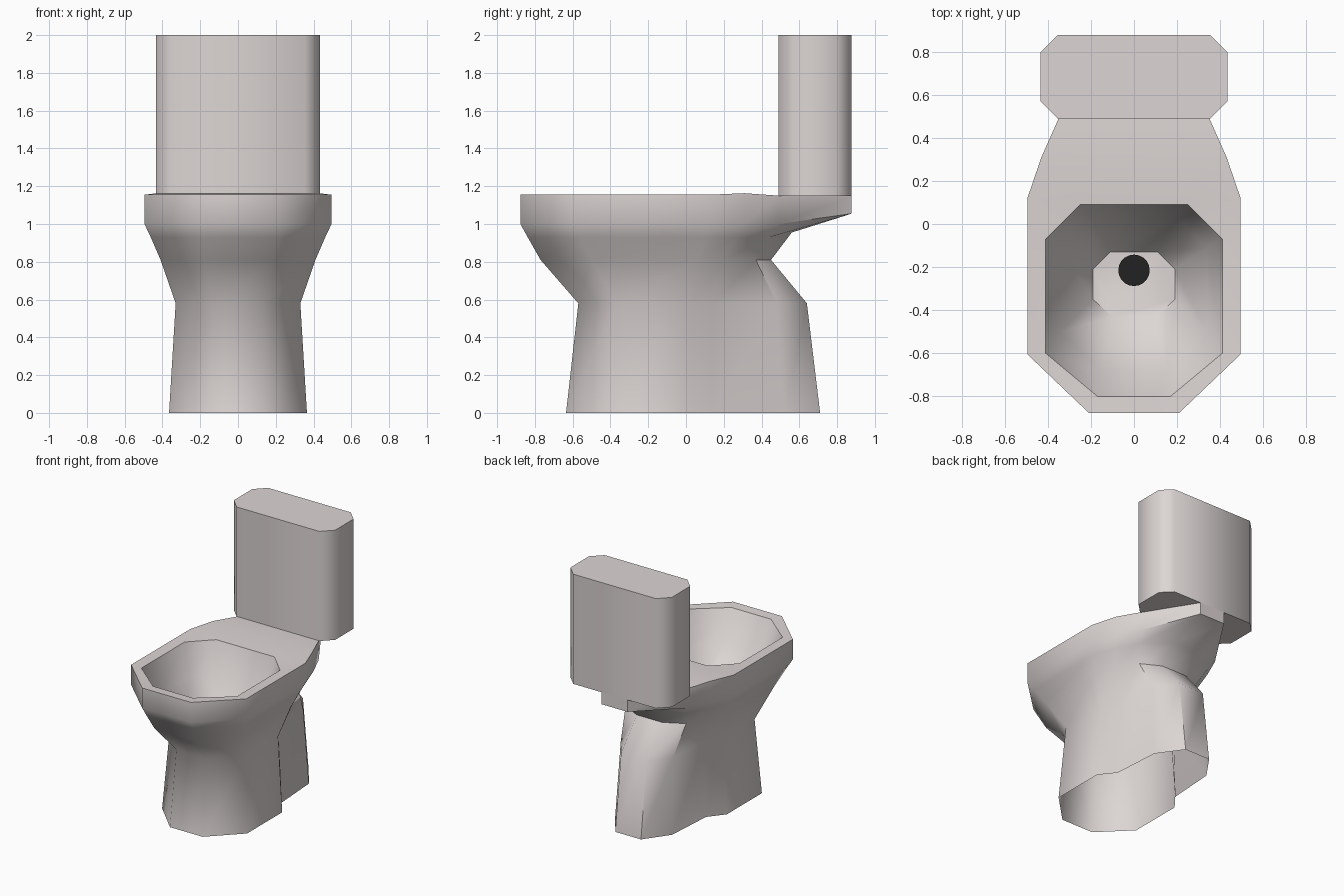
import bpy, bmesh, math

if "Cube" in bpy.data.objects:
    bpy.data.objects.remove(bpy.data.objects["Cube"])


def material(name, rgb):
    m = bpy.data.materials.new(name)
    m.diffuse_color = (*rgb, 1)
    m.use_nodes = True
    m.node_tree.nodes["Principled BSDF"].inputs["Base Color"].default_value = m.diffuse_color
    return m


porcelain = material("porcelain", (0.72, 0.67, 0.66))
dark = material("drain dark", (0.016, 0.016, 0.016))


def finish(bm, name, mat):
    bmesh.ops.recalc_face_normals(bm, faces=bm.faces)
    me = bpy.data.meshes.new(name)
    bm.to_mesh(me)
    bm.free()
    me.materials.append(mat)
    ob = bpy.data.objects.new(name, me)
    bpy.context.collection.objects.link(ob)
    bpy.ops.object.select_all(action='DESELECT')
    ob.select_set(True)
    bpy.context.view_layer.objects.active = ob
    bpy.ops.object.shade_smooth_by_angle(angle=math.radians(50))
    return ob


def ring(bm, half, z):
    """Closed loop from the right half (front to back); a third value overrides z."""
    pts = [(p[0], p[1], p[2] if len(p) > 2 else z) for p in half]
    pts += [(-x, y, h) for x, y, h in reversed(pts)]
    return [bm.verts.new(p) for p in pts]


def bridge(bm, a, b):
    n = len(a)
    for i in range(n):
        j = (i + 1) % n
        bm.faces.new((a[i], a[j], b[j], b[i]))


# Bowl and pedestal: stacked twelve-sided rings, open underneath
bm = bmesh.new()
levels = [
    (0.0, [(.14, -.635), (.365, -.41), (.365, .02), (.27, .14), (.245, .52), (.11, .71)]),
    (0.58, [(.13, -.57), (.33, -.37), (.33, .02), (.25, .14), (.225, .48), (.11, .64)]),
    (0.81, [(.18, -.77), (.41, -.50), (.41, .06), (.35, .20), (.26, .37), (.11, .45)]),
    (0.93, [(.20, -.838), (.462, -.565), (.462, .095), (.40, .265), (.31, .44), (.11, .56, .955)]),
    (1.0, [(.21, -.877), (.495, -.605), (.495, .12), (.43, .31), (.35, .49), (.11, .877, 1.055)]),
    (1.155, [(.21, -.877), (.495, -.605), (.495, .12), (.43, .31, 1.163), (.35, .49, 1.15),
             (.11, .877, 1.148)]),
]
rings = [ring(bm, half, z) for z, half in levels]
for a, b in zip(rings, rings[1:]):
    bridge(bm, a, b)

# Rim and rear shelf, joined to an eight-sided basin opening
top = rings[-1]
lip = ring(bm, [(.17, -.80), (.41, -.60), (.41, -.07), (.25, .09)], 1.15)
for i in range(3):
    bm.faces.new((top[i], top[i + 1], lip[i + 1], lip[i]))
    bm.faces.new((top[11 - i], top[10 - i], lip[6 - i], lip[7 - i]))
bm.faces.new((top[0], top[11], lip[7], lip[0]))
bm.faces.new((top[3], top[8], lip[4], lip[3]))
for i in (3, 4):
    bm.faces.new((top[i], top[i + 1], top[10 - i], top[11 - i]))

# Basin walls and floor
mid = ring(bm, [(.15, -.68), (.34, -.50), (.34, -.11), (.20, .03)], 0.92)
floor = ring(bm, [(.10, -.43), (.19, -.35), (.19, -.21), (.11, -.13)], 0.66)
bridge(bm, lip, mid)
bridge(bm, mid, floor)
bm.faces.new(floor)
finish(bm, "bowl_and_pedestal", porcelain)

# Tank: chamfered box
bm = bmesh.new()
outline = [(.355, .49), (.435, .57), (.435, .797), (.355, .877)]
low, high = ring(bm, outline, 1.148), ring(bm, outline, 2.0)
bridge(bm, low, high)
bm.faces.new(low)
bm.faces.new(high)
finish(bm, "tank", porcelain)

# Drain: thin dark disc in the basin floor
bm = bmesh.new()
bmesh.ops.create_cone(bm, cap_ends=True, segments=20, radius1=.073, radius2=.073, depth=.008)
bmesh.ops.translate(bm, verts=bm.verts, vec=(0, -.215, .664))
finish(bm, "drain", dark)
